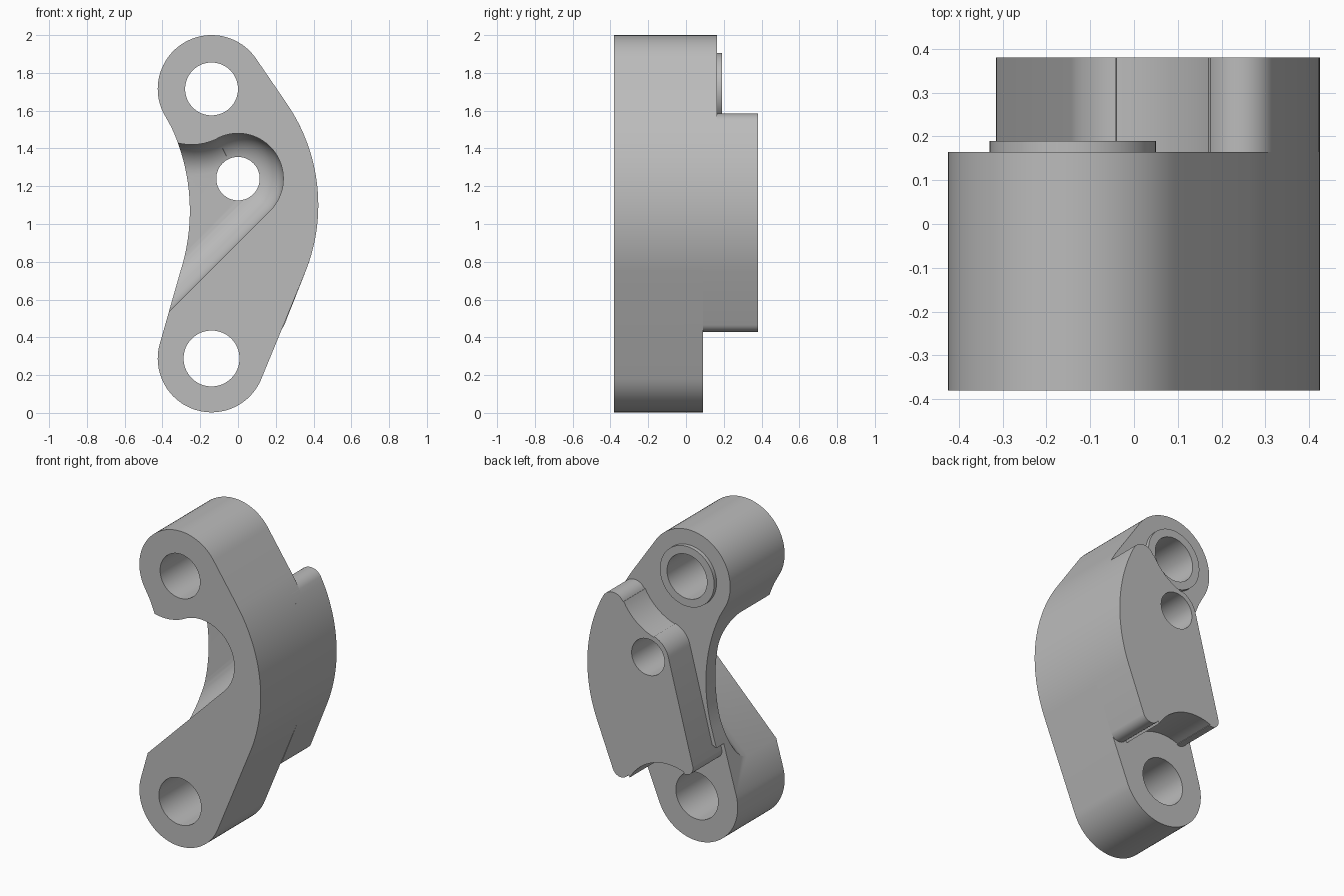
import bpy, bmesh
from math import sin, cos, radians, pi

cube = bpy.data.objects.get("Cube")
if cube:
    bpy.data.objects.remove(cube)

# One plain grey
grey = bpy.data.materials.new("plain grey")
grey.use_nodes = True
colour = (0.5, 0.5, 0.5, 1)
grey.diffuse_color = colour
grey.node_tree.nodes["Principled BSDF"].inputs["Base Color"].default_value = colour

UPPER, LOWER, MIDDLE = (-0.14, 1.715), (-0.14, 0.288), (0, 1.24)
FRONT, BACK = -0.38, 0.38


def arc(centre, r, a0, a1, n=24):
    angles = [radians(a0 + (a1 - a0) * i / n) for i in range(n + 1)]
    return [(centre[0] + r * cos(a), centre[1] + r * sin(a)) for a in angles]


def loft(name, layers):
    """Skin matching x-z outlines placed at successive depths y."""
    bm = bmesh.new()
    rings = [[bm.verts.new((x, y, z)) for x, z in pts] for y, pts in layers]
    for a, b in zip(rings, rings[1:]):
        for i in range(len(a)):
            j = (i + 1) % len(a)
            bm.faces.new((a[i], a[j], b[j], b[i]))
    bm.faces.new(rings[0])
    bm.faces.new(rings[-1])
    bmesh.ops.recalc_face_normals(bm, faces=bm.faces)
    mesh = bpy.data.meshes.new(name)
    bm.to_mesh(mesh)
    bm.free()
    mesh.materials.append(grey)
    obj = bpy.data.objects.new(name, mesh)
    bpy.context.collection.objects.link(obj)
    return obj


def prism(name, pts, y0, y1):
    return loft(name, [(y0, pts), (y1, pts)])


def drill(name, centre, r, y0=-0.6, y1=0.6):
    return prism(name, arc(centre, r, 0, 360, 64)[:-1], y0, y1)


def cut(obj, cutters):
    bpy.context.view_layer.objects.active = obj
    for c in cutters:
        c.hide_render = True
        mod = obj.modifiers.new("cut", 'BOOLEAN')
        mod.operation, mod.solver, mod.object = 'DIFFERENCE', 'EXACT', c
        bpy.ops.object.modifier_apply(modifier=mod.name)


# Curved link body
outer_centre, outer_r = (-0.525, 1.1), 0.95
outline = (arc(outer_centre, outer_r, -21.7, 34.3, 32)
           + arc(UPPER, 0.285, 34.3, 205, 40)
           + arc((-1.305, 1.07), 1.05, 25, -17.5, 32)
           + arc(LOWER, 0.285, 163, 338.3, 40))
body = prism("link_body", outline, FRONT, 0.165)


# Front pocket with a rounded floor edge
def pocket_outline(d):
    nose = arc(MIDDLE, 0.24 - d, -45, 117, 32)
    neck = arc((-0.245, 1.72), 0.3 + d, -63, -120, 16)
    tx, tz = nose[0]
    return nose + neck + [(-0.8, neck[-1][1]), (-0.8, tz - tx - 0.8)]


floor, fillet, steps = 0.07, 0.16, 10
layers = [(-0.6, pocket_outline(0))]
for i in range(steps + 1):
    t = pi / 2 * i / steps
    layers.append((floor - fillet * (1 - sin(t)), pocket_outline(fillet * (1 - cos(t)))))
pocket = loft("pocket_cutter", layers)

# Holes and the lower step
upper_hole = drill("upper_hole_cutter", UPPER, 0.14)
lower_hole = drill("lower_hole_cutter", LOWER, 0.148)
middle_hole = drill("middle_hole_cutter", MIDDLE, 0.115)
step = drill("step_cutter", LOWER, 0.425, 0.09)
cut(body, [pocket, step, upper_hole, lower_hole, middle_hole])

# Raised back pad with hollows around both end holes
pad_outline = (arc(outer_centre, outer_r, -21.7, 26, 28)
               + arc((0.245, 1.505), 0.08, 30, 151.4, 16)
               + arc(UPPER, 0.353, -28.6, -73.6, 16)
               + arc(MIDDLE, 0.147, 106.4, 168, 12)
               + arc((-0.265, 0.617), 0.05, 168, 291, 12)
               + arc(LOWER, 0.31, 111, 29.9, 20)
               + arc((0.19, 0.488), 0.06, 209.9, 338.3, 12))
pad = prism("back_pad", pad_outline, 0.09, BACK)
cut(pad, [middle_hole])

# Thin ring around the upper hole
ring = drill("upper_ring", UPPER, 0.19, 0.15, 0.19)
cut(ring, [upper_hole])

for c in (pocket, step, upper_hole, lower_hole, middle_hole):
    bpy.data.objects.remove(c)

# Smooth curved walls, keep sharp edges
for obj in (body, pad, ring):
    bpy.ops.object.select_all(action='DESELECT')
    obj.select_set(True)
    bpy.context.view_layer.objects.active = obj
    bpy.ops.object.shade_smooth_by_angle(angle=radians(30))
